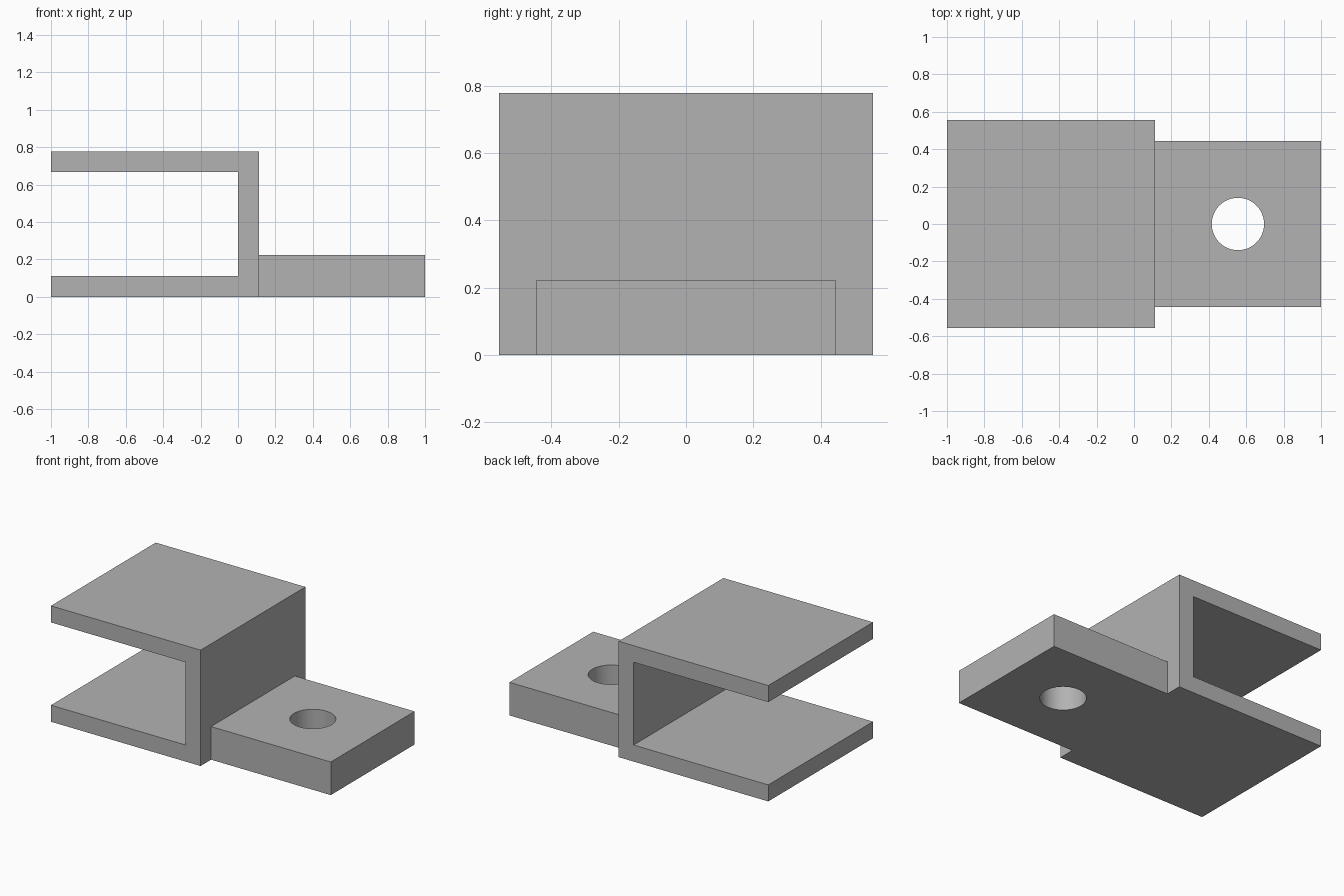
import bpy
import bmesh
import math
from mathutils import Matrix, Vector

cube = bpy.data.objects.get("Cube")
if cube:
    bpy.data.objects.remove(cube, do_unlink=True)

U = 1 / 9           # wall thickness, the module of the whole part
HALF_WIDTH = 5 * U
HEIGHT = 7 * U

grey = bpy.data.materials.new("plain grey")
grey.use_nodes = True
COLOUR = (0.45, 0.45, 0.45, 1)
grey.diffuse_color = COLOUR
grey.node_tree.nodes["Principled BSDF"].inputs["Base Color"].default_value = COLOUR


def add_object(name, bm):
    """Turn a bmesh into a linked grey object."""
    bmesh.ops.recalc_face_normals(bm, faces=bm.faces)
    mesh = bpy.data.meshes.new(name)
    bm.to_mesh(mesh)
    bm.free()
    mesh.materials.append(grey)
    obj = bpy.data.objects.new(name, mesh)
    bpy.context.collection.objects.link(obj)
    return obj


def extrude_profile(name, profile, half_width):
    """Extrude an XZ outline symmetrically along Y."""
    bm = bmesh.new()
    face = bm.faces.new([bm.verts.new((x, -half_width, z)) for x, z in profile])
    result = bmesh.ops.extrude_face_region(bm, geom=[face])
    verts = [v for v in result["geom"] if isinstance(v, bmesh.types.BMVert)]
    bmesh.ops.translate(bm, verts=verts, vec=Vector((0, 2 * half_width, 0)))
    return add_object(name, bm)


def combine(target, tool, operation):
    """Apply a boolean and remove its helper object."""
    mod = target.modifiers.new(operation.lower(), "BOOLEAN")
    mod.operation = operation
    mod.solver = "EXACT"
    mod.object = tool
    bpy.context.view_layer.objects.active = target
    bpy.ops.object.modifier_apply(modifier=mod.name)
    bpy.data.objects.remove(tool, do_unlink=True)


# Sideways U channel, open towards -x
bracket = extrude_profile("channel_bracket", [
    (-1, 0), (U, 0), (U, HEIGHT), (-1, HEIGHT),
    (-1, HEIGHT - U), (0, HEIGHT - U), (0, U), (-1, U)], HALF_WIDTH)

# Mounting tab, rooted inside the channel wall
tab = extrude_profile("mounting_tab", [
    (U / 2, 0), (1, 0), (1, 2 * U), (U / 2, 2 * U)], 4 * U)
combine(bracket, tab, "UNION")

# Round bolt hole through the tab
bm = bmesh.new()
bmesh.ops.create_cone(bm, cap_ends=True, segments=64, radius1=0.14, radius2=0.14,
                      depth=1, matrix=Matrix.Translation((5 * U, 0, U)))
combine(bracket, add_object("bolt_hole", bm), "DIFFERENCE")

# Smooth hole wall, sharp block edges
bpy.ops.object.select_all(action="DESELECT")
bracket.select_set(True)
bpy.context.view_layer.objects.active = bracket
bpy.ops.object.shade_smooth_by_angle(angle=math.radians(30))
